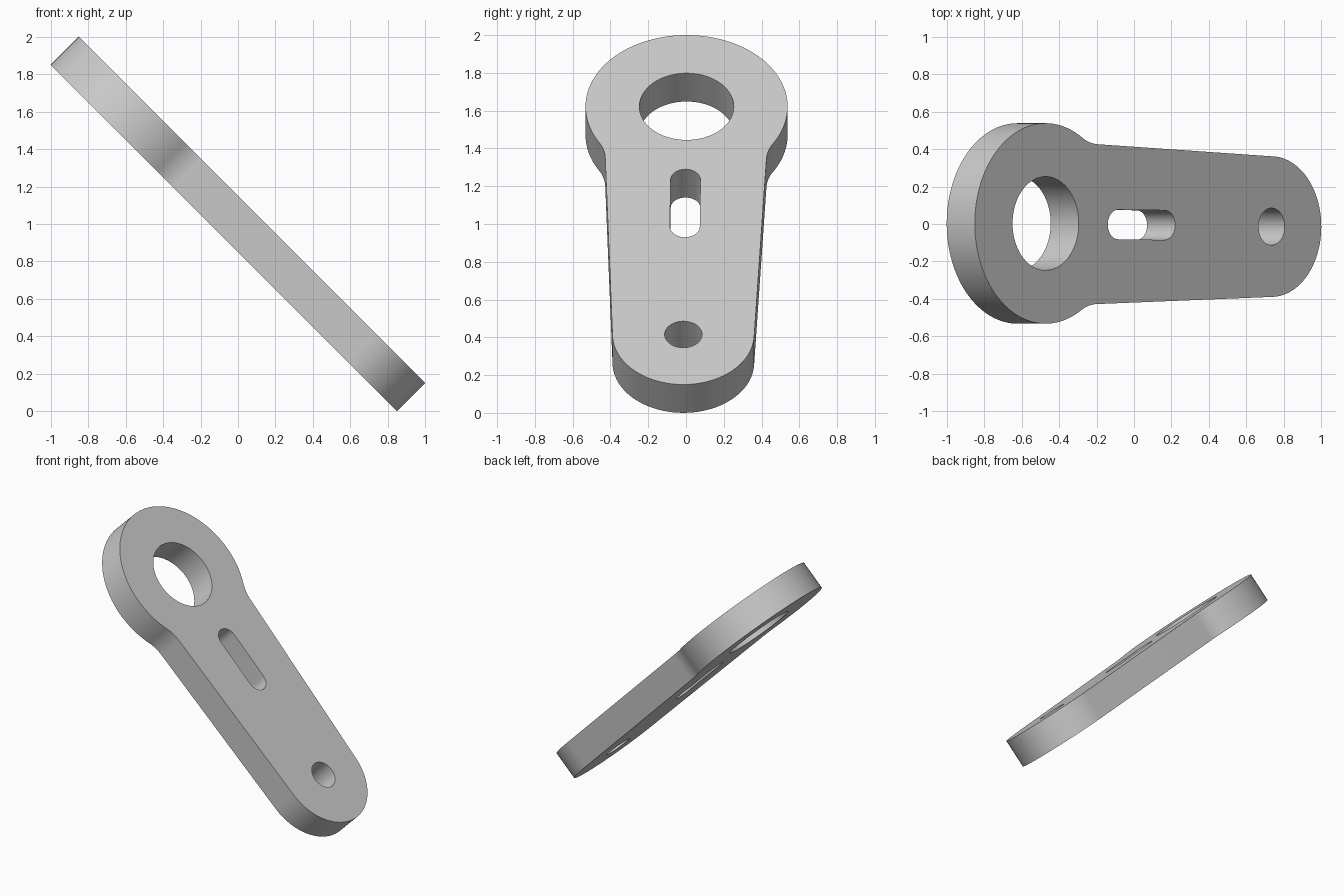
import bpy
import bmesh
from math import sin, cos, pi, sqrt, atan2
from mathutils import Matrix, Vector

cube = bpy.data.objects.get("Cube")
if cube:
    bpy.data.objects.remove(cube, do_unlink=True)

# Plate dimensions, measured along its own axis from the large ring centre
RING_R, TIP_R, FILLET_R = 0.535, 0.375, 0.25
SPAN, TAPER, THICK = 1.706, 0.039, 0.212


def arc(cx, cy, r, a0, a1, n):
    return [(cx + r * cos(a0 + (a1 - a0) * i / n),
             cy + r * sin(a0 + (a1 - a0) * i / n)) for i in range(n + 1)]


def circle(cx, cy, r, n):
    return arc(cx, cy, r, 0, 2 * pi, n)[:-1]


# Half outline: rounded tip, tapered side, concave fillet, large ring
side = SPAN * sin(TAPER) + TIP_R + FILLET_R
along = sqrt((RING_R + FILLET_R) ** 2 - side ** 2)
fx = side * sin(TAPER) + along * cos(TAPER)
fy = side * cos(TAPER) - along * sin(TAPER)
phi = atan2(fy, fx)
half = (arc(SPAN, 0, TIP_R, 0, pi / 2 - TAPER, 32)
        + arc(fx, fy, FILLET_R, -pi / 2 - TAPER, phi - pi, 16)
        + arc(0, 0, RING_R, phi, pi, 48)[1:])
outline = half + [(x, -y) for x, y in reversed(half[1:-1])]

# Openings: ring bore, slot and small pin hole
bore = circle(0, 0, 0.25, 80)
slot = (arc(0.899, 0, 0.079, -pi / 2, pi / 2, 20)
        + arc(0.548, 0, 0.079, pi / 2, 3 * pi / 2, 20))
pin_hole = circle(SPAN, 0, 0.099, 48)

# Fill the profile around the openings, then extrude it to thickness
bm = bmesh.new()
edges = []
for loop in (outline, bore, slot, pin_hole):
    verts = [bm.verts.new((x, y, 0)) for x, y in loop]
    edges += [bm.edges.new((v, verts[i - 1])) for i, v in enumerate(verts)]
bmesh.ops.triangle_fill(bm, use_beauty=True, edges=edges, normal=(0, 0, 1))
ext = bmesh.ops.extrude_face_region(bm, geom=bm.faces[:], use_keep_orig=True)
moved = [g for g in ext["geom"] if isinstance(g, bmesh.types.BMVert)]
bmesh.ops.translate(bm, verts=moved, vec=(0, 0, -THICK))
bmesh.ops.recalc_face_normals(bm, faces=bm.faces[:])

# Tilt the plate to 45 degrees, with the ring at the upper end
s = sqrt(0.5)
tilt = Matrix(((s, 0, s), (0, 1, 0), (-s, 0, s))).to_4x4()
place = (Matrix.Translation((-0.85, 0, 2)) @ tilt
         @ Matrix.Translation((RING_R, 0.003, 0)) @ Matrix.Rotation(-0.01, 4, "Z"))
bmesh.ops.transform(bm, matrix=place, verts=bm.verts[:])

mesh = bpy.data.meshes.new("lever_plate")
bm.to_mesh(mesh)
bm.free()
plate = bpy.data.objects.new("lever_plate", mesh)
bpy.context.collection.objects.link(plate)

# Plain grey metal
grey = (0.6, 0.6, 0.6, 1)
mat = bpy.data.materials.new("plain_grey")
mat.use_nodes = True
mat.diffuse_color = grey
mat.node_tree.nodes["Principled BSDF"].inputs["Base Color"].default_value = grey
mesh.materials.append(mat)

bpy.ops.object.select_all(action="DESELECT")
plate.select_set(True)
bpy.context.view_layer.objects.active = plate
bpy.ops.object.shade_smooth_by_angle(angle=0.6)
